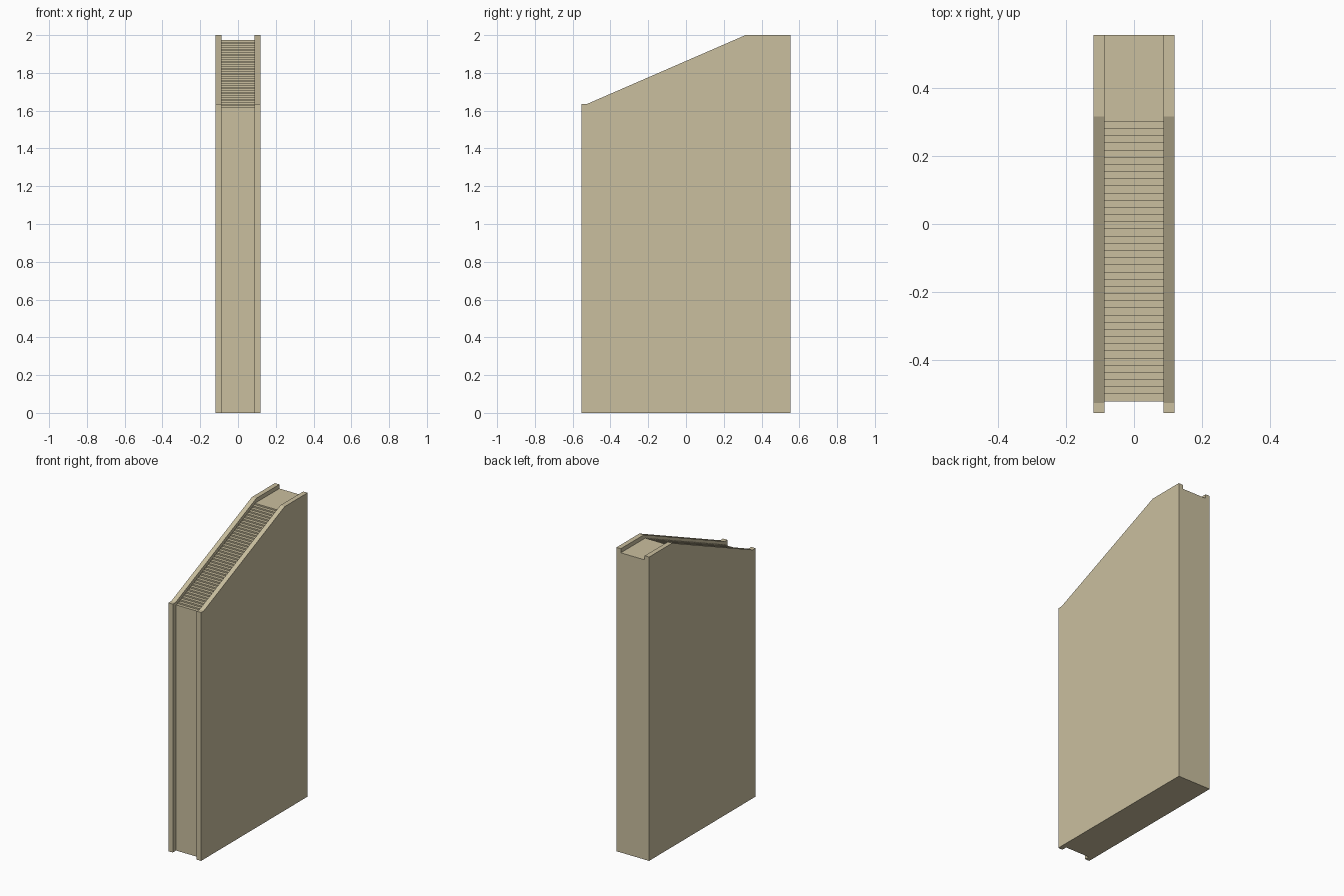
import bpy, bmesh

if "Cube" in bpy.data.objects:
    bpy.data.objects.remove(bpy.data.objects["Cube"])

HALF_W, INNER_W = 0.119, 0.087      # outer and channel half widths
HALF_L = 0.554
STEPS, Y_START, Y_END = 39, -0.52, 0.30
Z_START, Z_END = 1.617, 1.973

sand = bpy.data.materials.new("sand_beige")
sand.diffuse_color = (0.59, 0.52, 0.345, 1)
sand.use_nodes = True
sand.node_tree.nodes["Principled BSDF"].inputs["Base Color"].default_value = sand.diffuse_color


def extrude_profile(name, profile, half_width):
    """Prism along x from a (y, z) outline."""
    bm = bmesh.new()
    face = bm.faces.new([bm.verts.new((-half_width, y, z)) for y, z in profile])
    out = bmesh.ops.extrude_face_region(bm, geom=[face])
    moved = [v for v in out["geom"] if isinstance(v, bmesh.types.BMVert)]
    bmesh.ops.translate(bm, verts=moved, vec=(2 * half_width, 0, 0))
    bmesh.ops.recalc_face_normals(bm, faces=bm.faces)
    mesh = bpy.data.meshes.new(name)
    bm.to_mesh(mesh)
    bm.free()
    mesh.materials.append(sand)
    obj = bpy.data.objects.new(name, mesh)
    bpy.context.collection.objects.link(obj)
    return obj


# Solid body with the sloping side wall outline
staircase = extrude_profile("walled_staircase", [
    (-HALF_L, 0), (HALF_L, 0), (HALF_L, 2), (0.315, 2),
    (-0.525, 1.635), (-HALF_L, 1.635)], HALF_W)

# Channel between the walls: recessed front, steps and top landing
run = (Y_END - Y_START) / STEPS
rise = (Z_END - Z_START) / STEPS
channel = [(-1, -0.5), (Y_START, -0.5)]
for i in range(STEPS):
    y, z = Y_START + i * run, Z_START + i * rise
    channel += [(y, z), (y + run, z)]
channel += [(Y_END, Z_END), (1, Z_END), (1, 2.5), (-1, 2.5)]
cutter = extrude_profile("channel_cutter", channel, INNER_W)
cutter.hide_render = True

# Cut the channel and bake the result
mod = staircase.modifiers.new("cut_channel", "BOOLEAN")
mod.operation = "DIFFERENCE"
mod.solver = "EXACT"
mod.object = cutter
bpy.context.view_layer.objects.active = staircase
bpy.ops.object.modifier_apply(modifier=mod.name)
bpy.data.objects.remove(cutter)
